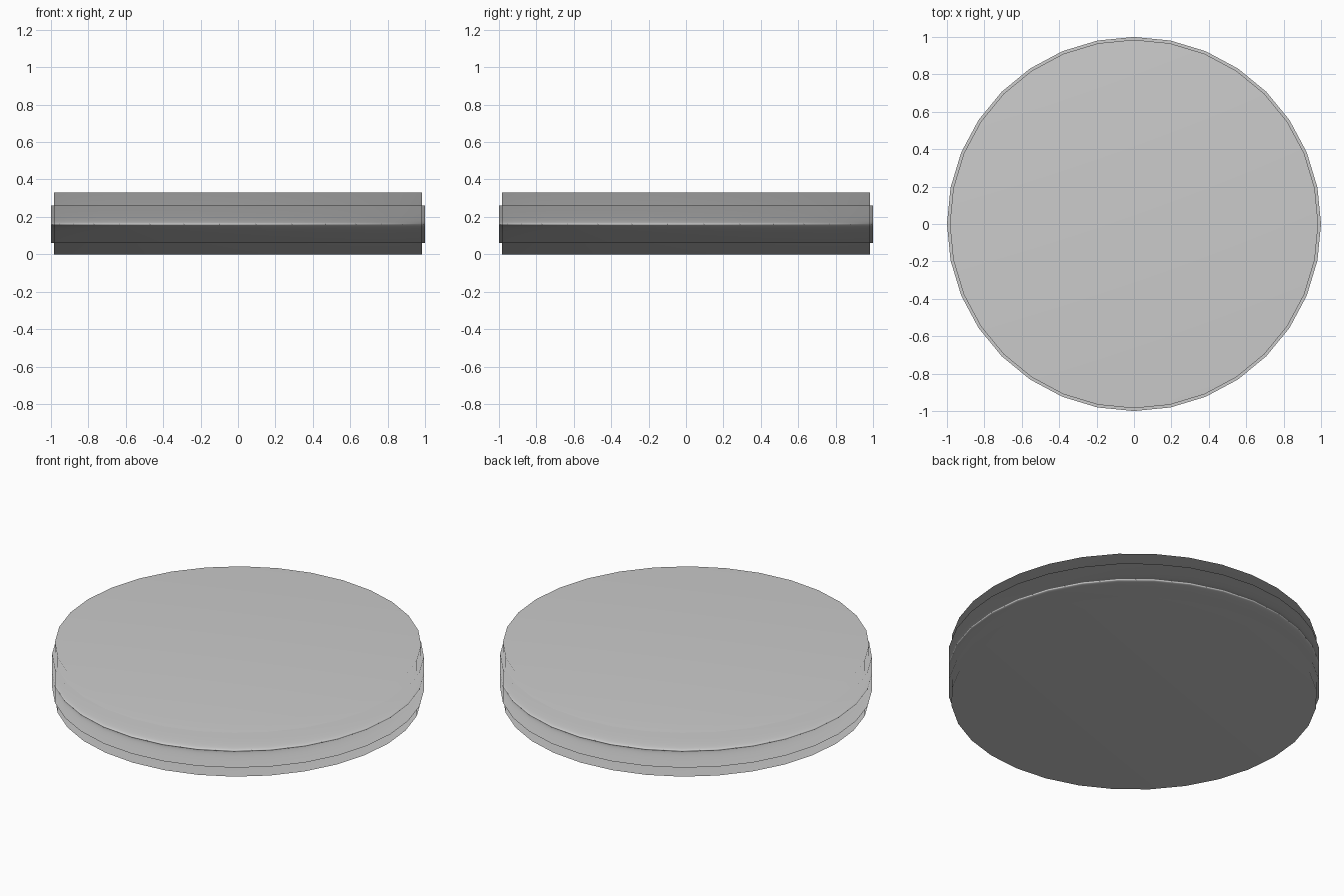
import bpy

if "Cube" in bpy.data.objects:
    bpy.data.objects.remove(bpy.data.objects["Cube"])

SIDES = 32


def disc(name, radius, z0, z1):
    """Closed disc, smoothly shaded over its rim with area-weighted normals."""
    bpy.ops.mesh.primitive_cylinder_add(
        vertices=SIDES, radius=radius, depth=z1 - z0,
        location=(0, 0, (z0 + z1) / 2))
    ob = bpy.context.object
    ob.name = name
    bpy.ops.object.shade_smooth()
    mod = ob.modifiers.new("area_normals", 'WEIGHTED_NORMAL')
    mod.mode = 'FACE_AREA'
    return ob


# Full-height core, showing as the thin steps above and below the rim
disc("core_disc", 0.985, 0.0, 0.33)
# Slightly wider band around the middle
disc("rim_band", 1.0, 0.06, 0.26)
